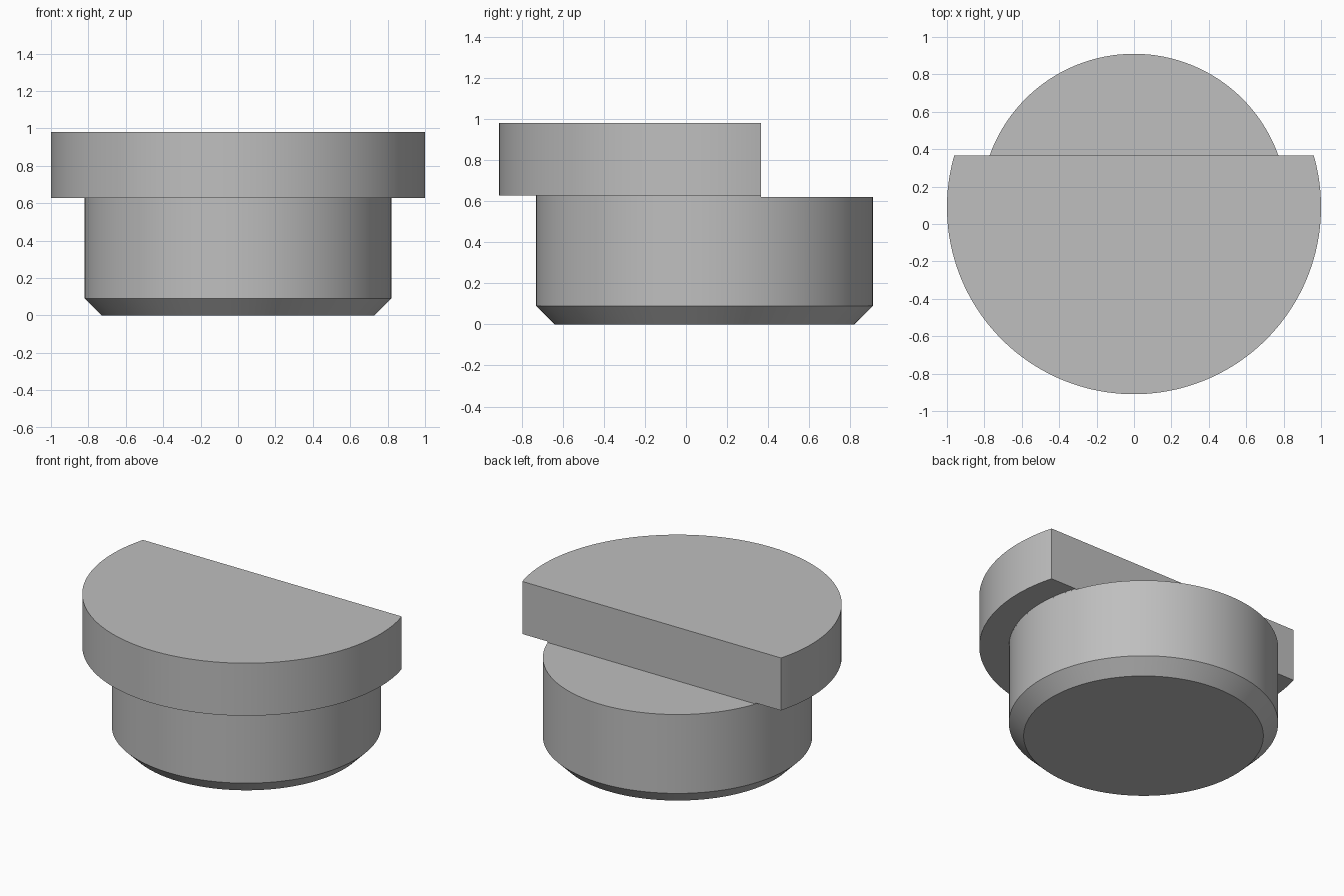
import bpy, bmesh, math

if "Cube" in bpy.data.objects:
    bpy.data.objects.remove(bpy.data.objects["Cube"], do_unlink=True)

CENTRE_Y = 0.09      # shared axis of the plug
FLAT_Y = 0.365       # flat cut at the back of the head
STEP_Z = 0.62        # height of the exposed rear shoulder
SEGMENTS = 128

grey = bpy.data.materials.new("plain grey")
grey.use_nodes = True
colour = (0.52, 0.52, 0.52, 1)
grey.diffuse_color = colour
grey.node_tree.nodes["Principled BSDF"].inputs["Base Color"].default_value = colour


def finish(name, bm):
    bmesh.ops.recalc_face_normals(bm, faces=bm.faces)
    mesh = bpy.data.meshes.new(name)
    bm.to_mesh(mesh)
    bm.free()
    mesh.materials.append(grey)
    obj = bpy.data.objects.new(name, mesh)
    bpy.context.collection.objects.link(obj)
    bpy.ops.object.select_all(action='DESELECT')
    obj.select_set(True)
    bpy.context.view_layer.objects.active = obj
    bpy.ops.object.shade_smooth_by_angle(angle=math.radians(30))


def turned(name, profile):
    """Closed round solid from (radius, height) pairs."""
    bm = bmesh.new()
    rings = []
    for r, z in profile:
        angles = [math.tau * i / SEGMENTS for i in range(SEGMENTS)]
        rings.append([bm.verts.new((r * math.cos(a), CENTRE_Y + r * math.sin(a), z))
                      for a in angles])
    for low, high in zip(rings, rings[1:]):
        for i in range(SEGMENTS):
            j = (i + 1) % SEGMENTS
            bm.faces.new((low[i], low[j], high[j], high[i]))
    bm.faces.new(rings[0])
    bm.faces.new(rings[-1])
    finish(name, bm)


def flatted_disc(name, radius, bottom, top):
    """Disc with its back sliced off along FLAT_Y."""
    bm = bmesh.new()
    start = math.asin((FLAT_Y - CENTRE_Y) / radius)
    sweep = math.pi + 2 * start
    outline = []
    for i in range(SEGMENTS + 1):
        a = start - sweep * i / SEGMENTS
        outline.append(bm.verts.new((radius * math.cos(a),
                                     CENTRE_Y + radius * math.sin(a), bottom)))
    face = bm.faces.new(outline)
    extruded = bmesh.ops.extrude_face_region(bm, geom=[face])["geom"]
    verts = [v for v in extruded if isinstance(v, bmesh.types.BMVert)]
    bmesh.ops.translate(bm, verts=verts, vec=(0, 0, top - bottom))
    finish(name, bm)


# Chamfered lower plug, thin raised neck, and overhanging head
turned("plug_body", [(0.73, 0), (0.82, 0.09), (0.82, STEP_Z)])
flatted_disc("neck", 0.82, STEP_Z, 0.627)
flatted_disc("head", 1.0, 0.627, 0.98)
